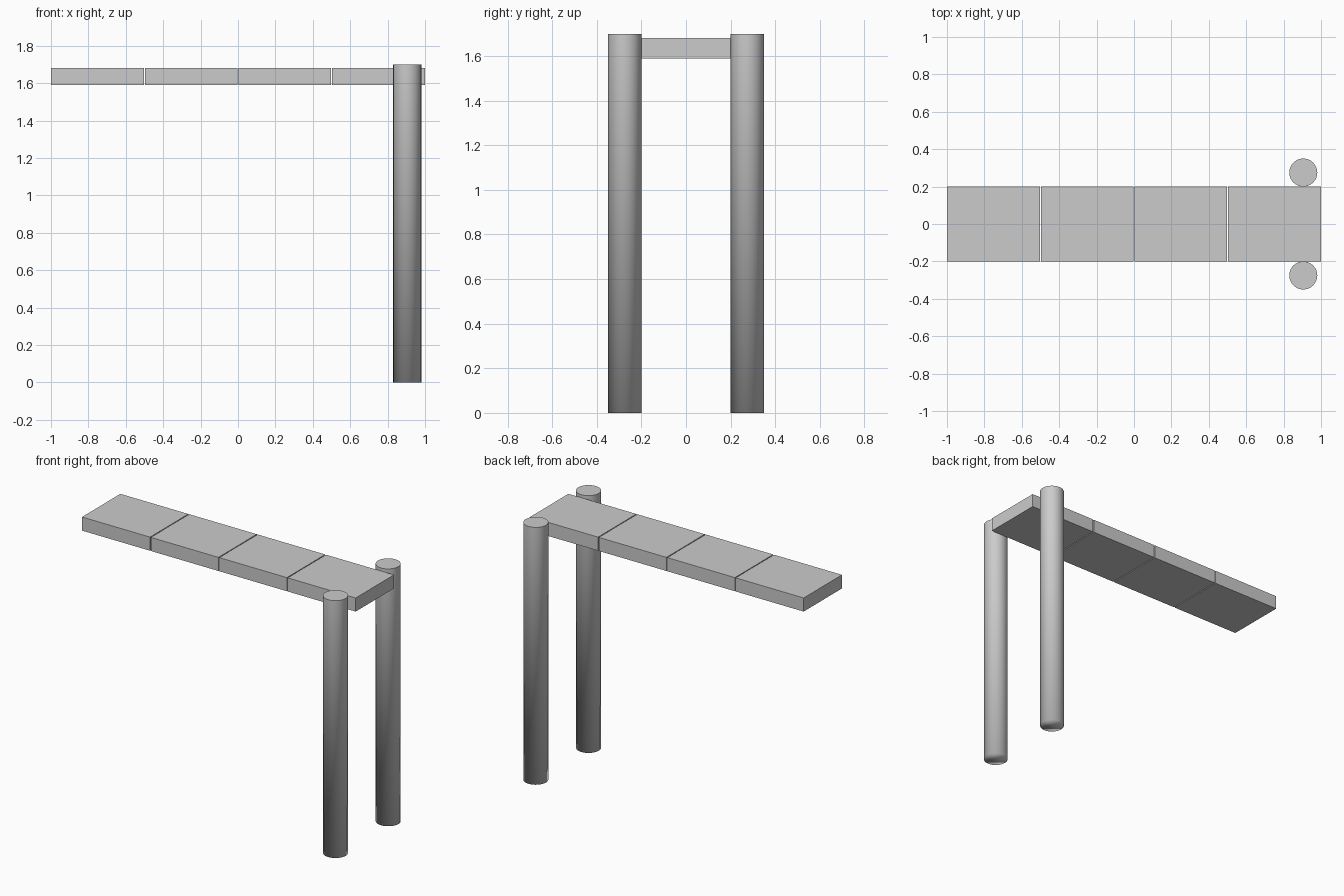
import bpy
import bmesh

if "Cube" in bpy.data.objects:
    bpy.data.objects.remove(bpy.data.objects["Cube"])

PLANKS = 4
PITCH = 2.0 / PLANKS
GAP = 0.006


def new_object(name, bm):
    mesh = bpy.data.meshes.new(name)
    bm.to_mesh(mesh)
    bm.free()
    obj = bpy.data.objects.new(name, mesh)
    bpy.context.collection.objects.link(obj)
    return obj


def plank(name, x0, x1):
    bm = bmesh.new()
    bmesh.ops.create_cube(bm, size=1)
    bmesh.ops.scale(bm, vec=(x1 - x0, 0.4, 0.09), verts=bm.verts)
    bmesh.ops.translate(bm, vec=((x0 + x1) / 2, 0, 1.635), verts=bm.verts)
    return new_object(name, bm)


def post(name, y):
    bm = bmesh.new()
    bmesh.ops.create_cone(bm, cap_ends=True, segments=32, radius1=0.075,
                          radius2=0.075, depth=1.7)
    bmesh.ops.translate(bm, vec=(0.905, y, 0.85), verts=bm.verts)
    # Smooth sides and foot, crisp flat top
    for f in bm.faces:
        f.smooth = f.normal.z < 0.9
    for e in bm.edges:
        if all(v.co.z > 1 for v in e.verts):
            e.smooth = False
    return new_object(name, bm)


# Deck planks, separated by narrow seams
for i in range(PLANKS):
    left = -1 + i * PITCH + (GAP / 2 if i > 0 else 0)
    right = -1 + (i + 1) * PITCH - (GAP / 2 if i < PLANKS - 1 else 0)
    plank(f"deck_plank_{i + 1}", left, right)

# Pair of mooring posts at the right end
for side, name in ((-1, "front_post"), (1, "back_post")):
    post(name, side * 0.275)
